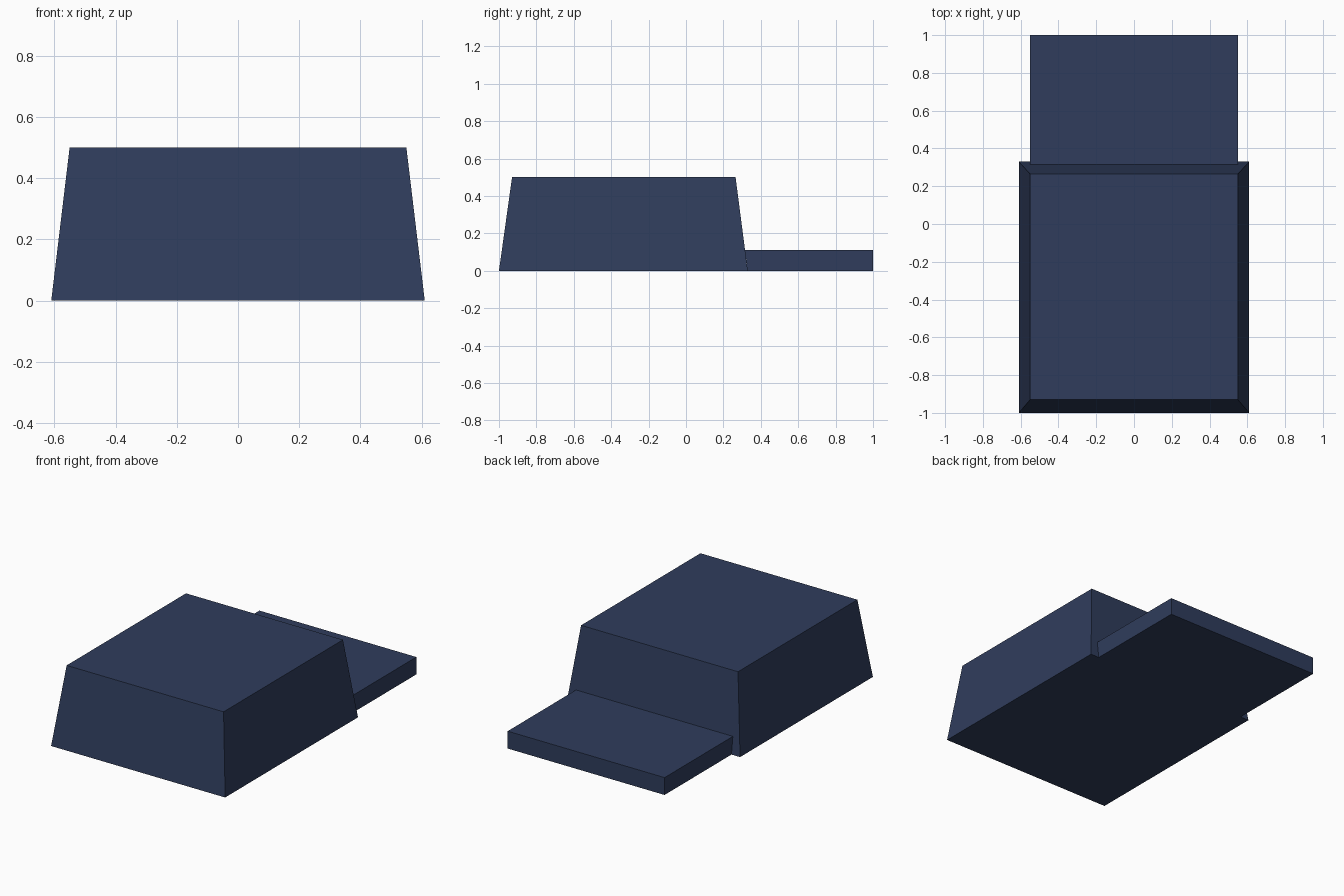
import bpy

if "Cube" in bpy.data.objects:
    bpy.data.objects.remove(bpy.data.objects["Cube"])

navy = bpy.data.materials.new("dark_navy")
navy.diffuse_color = (0.029, 0.046, 0.107, 1.0)
navy.use_nodes = True
navy.node_tree.nodes["Principled BSDF"].inputs["Base Color"].default_value = navy.diffuse_color


def frustum(name, lower, upper):
    """Flat-sided block between two level rectangles (half_x, y0, y1, z)."""
    verts = []
    for hx, y0, y1, z in (lower, upper):
        verts += [(-hx, y0, z), (hx, y0, z), (hx, y1, z), (-hx, y1, z)]
    faces = [(3, 2, 1, 0), (4, 5, 6, 7)]
    faces += [(i, (i + 1) % 4, (i + 1) % 4 + 4, i + 4) for i in range(4)]
    mesh = bpy.data.meshes.new(name)
    mesh.from_pydata(verts, [], faces)
    mesh.materials.append(navy)
    obj = bpy.data.objects.new(name, mesh)
    bpy.context.collection.objects.link(obj)
    return obj


# Tapered main block
frustum("main_block", (0.61, -1.0, 0.33, 0.0), (0.55, -0.93, 0.265, 0.5))

# Low slab at the back, its near end following the sloped wall
frustum("rear_slab", (0.55, 0.33, 1.0, 0.0), (0.55, 0.316, 1.0, 0.11))
